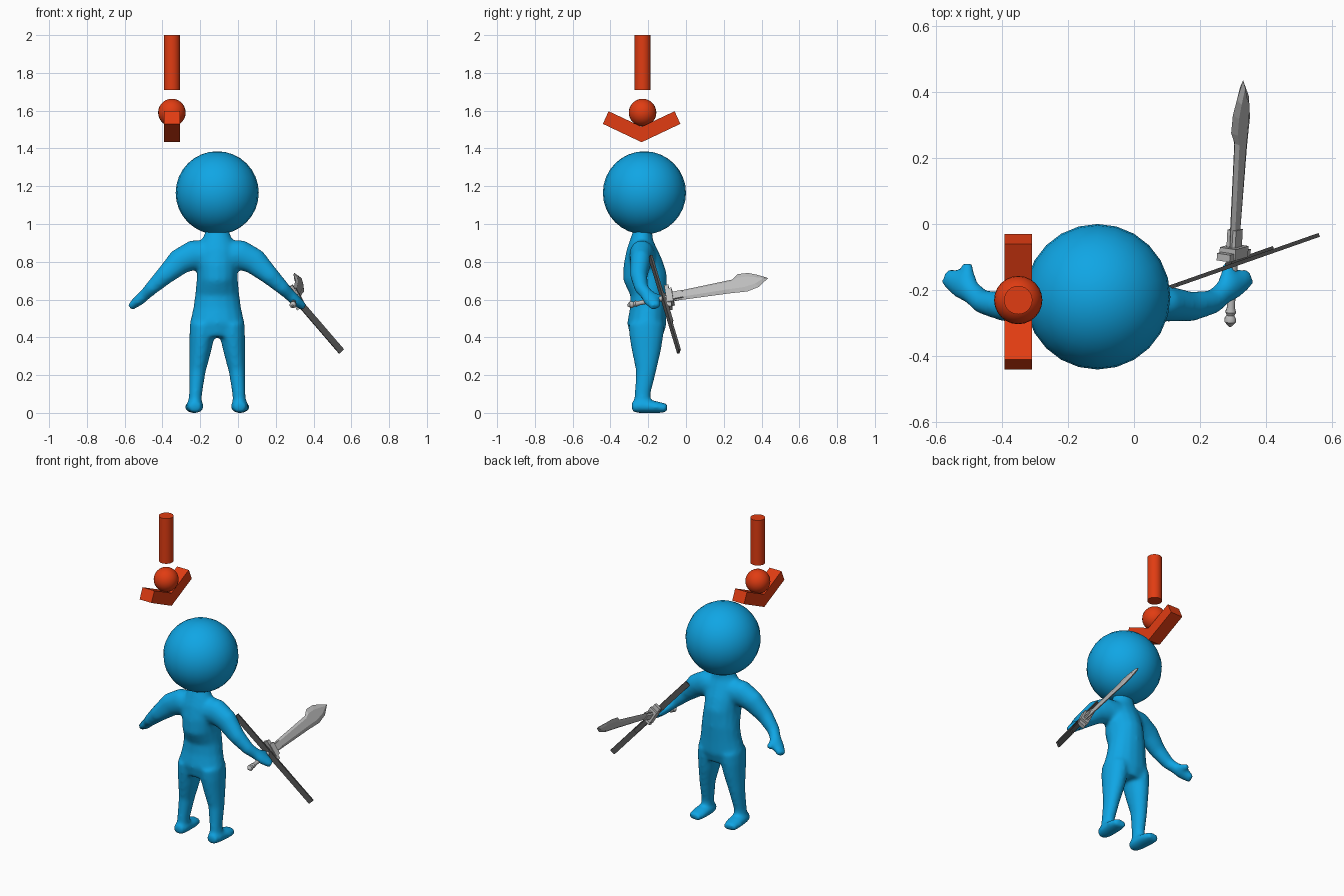
import bpy, bmesh, math
from mathutils import Vector, Matrix

cube = bpy.data.objects.get("Cube")
if cube:
    bpy.data.objects.remove(cube, do_unlink=True)


def material(name, rgb):
    m = bpy.data.materials.new(name)
    m.use_nodes = True
    m.diffuse_color = (*rgb, 1)
    m.node_tree.nodes["Principled BSDF"].inputs["Base Color"].default_value = (*rgb, 1)
    return m


BLUE = material("blue", (0.005, 0.38, 0.78))
RED = material("orange red", (0.75, 0.045, 0.006))
STEEL = material("light steel", (0.5, 0.5, 0.5))
DARK = material("dark grey", (0.09, 0.09, 0.09))


def finish(bm, name, mat, matrix=None, smooth=False):
    bmesh.ops.recalc_face_normals(bm, faces=bm.faces)
    mesh = bpy.data.meshes.new(name)
    bm.to_mesh(mesh)
    bm.free()
    mesh.materials.append(mat)
    ob = bpy.data.objects.new(name, mesh)
    bpy.context.collection.objects.link(ob)
    if matrix:
        ob.matrix_world = matrix
    if smooth:
        bpy.ops.object.select_all(action='DESELECT')
        ob.select_set(True)
        bpy.context.view_layer.objects.active = ob
        bpy.ops.object.shade_smooth_by_angle(angle=math.radians(40))
    return ob


def box(name, mat, size, centre, frame=Matrix()):
    bm = bmesh.new()
    bmesh.ops.create_cube(bm, size=1, matrix=Matrix.Translation(centre) @ Matrix.Diagonal((*size, 1)))
    return finish(bm, name, mat, frame)


def sphere(name, mat, radius, centre, segments, rings):
    bm = bmesh.new()
    bmesh.ops.create_uvsphere(bm, u_segments=segments, v_segments=rings, radius=radius)
    return finish(bm, name, mat, Matrix.Translation(centre), True)


def loft(bm, stations, ref, side=1, n=16):
    """Closed tube through stations (x, y, z, half width along ref, other half width)."""
    pts = [Vector((s[0] * side, s[1], s[2])) for s in stations]
    rings = []
    for i, (p, s) in enumerate(zip(pts, stations)):
        t = (pts[min(i + 1, len(pts) - 1)] - pts[max(i - 1, 0)]).normalized()
        u = (ref - t * ref.dot(t)).normalized()
        v = t.cross(u)
        rings.append([bm.verts.new(p + u * s[3] * math.cos(a) + v * s[4] * math.sin(a))
                      for a in (2 * math.pi * k / n for k in range(n))])
    for r, q in zip(rings, rings[1:]):
        for k in range(n):
            bm.faces.new((r[k], r[(k + 1) % n], q[(k + 1) % n], q[k]))
    bm.faces.new(rings[0])
    bm.faces.new(rings[-1])


X, Y = Vector((1, 0, 0)), Vector((0, 1, 0))
MID = -0.11

# Body: torso, limbs, hands and feet lofted, then fused into one soft skin
bm = bmesh.new()
torso = [(.40, -.21, .11, .085), (.47, -.208, .147, .104), (.55, -.2, .128, .097),
         (.63, -.197, .117, .098), (.72, -.217, .108, .117), (.8, -.228, .11, .103),
         (.87, -.235, .105, .08), (.92, -.235, .08, .06), (.955, -.23, .064, .052),
         (1.03, -.225, .064, .052)]
loft(bm, [(0, y, z, a, b) for z, y, a, b in torso], X)
leg = [(.075, -.21, .47, .07, .095), (.082, -.21, .4, .066, .09), (.09, -.21, .33, .058, .078),
       (.105, -.212, .22, .044, .054), (.115, -.23, .1, .035, .042), (.118, -.23, .03, .037, .044)]
foot = [(.118, -.287, .032, .032, .03), (.118, -.24, .036, .047, .037),
        (.122, -.16, .031, .05, .032), (.126, -.1, .024, .042, .024)]
arm = [(.03, -.23, .83, .075, .085), (.13, -.235, .835, .065, .08), (.2, -.24, .8, .056, .07),
       (.28, -.25, .725, .046, .05), (.35, -.235, .658, .037, .037), (.378, -.21, .63, .035, .032),
       (.41, -.183, .6, .046, .03), (.46, -.16, .56, .028, .021)]
thumb = [(.385, -.185, .618, .023, .023), (.392, -.15, .61, .021, .021), (.395, -.118, .603, .017, .017)]
for side in (1, -1):
    loft(bm, leg, X, side)
    loft(bm, foot, X, side)
    loft(bm, arm, Y, side)
    loft(bm, thumb, X, side)
body = finish(bm, "body", BLUE, Matrix.Translation((MID, 0, 0)))
remesh = body.modifiers.new("fuse", 'REMESH')
remesh.mode = 'VOXEL'
remesh.voxel_size = 0.01
remesh.use_smooth_shade = True
relax = body.modifiers.new("relax", 'SMOOTH')
relax.factor = 0.5
relax.iterations = 12

# Head
sphere("head", BLUE, 0.22, (MID, -.22, 1.165), 24, 16)

# Floating marker: post, ball and chevron
MX, MY = -.35, -.23
bm = bmesh.new()
bmesh.ops.create_cone(bm, cap_ends=True, segments=24, radius1=.043, radius2=.043, depth=.29)
finish(bm, "marker_post", RED, Matrix.Translation((MX, MY, 1.855)), True)
sphere("marker_ball", RED, .073, (MX, MY, 1.59), 24, 14)
bm = bmesh.new()
outline = [(-.21, 1.53), (-.18, 1.597), (-.005, 1.515), (.17, 1.597), (.2, 1.53), (-.005, 1.433)]
face = bm.faces.new([bm.verts.new((MX - .042, MY + y, z)) for y, z in outline])
ext = bmesh.ops.extrude_face_region(bm, geom=[face])
bmesh.ops.translate(bm, vec=(.084, 0, 0), verts=[v for v in ext["geom"] if isinstance(v, bmesh.types.BMVert)])
finish(bm, "marker_chevron", RED)


def frame(origin, along, up):
    """Local x runs along the length, y across the width, z through the thickness."""
    d = along.normalized()
    w = (up - d * up.dot(d)).normalized()
    m = Matrix((d, w, d.cross(w))).transposed().to_4x4()
    m.translation = origin
    return m


# Sword: faceted blade, collar, guard, grip and pommel
sword = frame(Vector((.302, -.085, .613)), Vector((.04, .745, .145)), Vector((-.47, 0, .88)))
edge = [(0, -.026), (0, .026), (.34, .032), (.375, .058), (.43, .053), (.475, .032),
        (.53, 0), (.475, -.042), (.41, -.056), (.32, -.047)]
bm = bmesh.new()
rim = [bm.verts.new((x, y, 0)) for x, y in edge]
for h in (.009, -.009):
    flat = [bm.verts.new((.02 + x * .92, y * .55, h)) for x, y in edge]
    bm.faces.new(flat)
    for k in range(len(edge)):
        j = (k + 1) % len(edge)
        bm.faces.new((rim[k], rim[j], flat[j], flat[k]))
finish(bm, "sword_blade", STEEL, sword)
box("sword_collar", STEEL, (.07, .042, .03), (.035, 0, 0), sword)
box("sword_guard", STEEL, (.022, .13, .045), (-.008, 0, 0), sword)
box("sword_guard_step", STEEL, (.034, .08, .055), (0, 0, 0), sword)
bm = bmesh.new()
grip = [(-.01, .014), (-.1, .013), (-.17, .012), (-.185, .017), (-.195, .012),
        (-.205, .018), (-.215, .018), (-.23, .004)]
loft(bm, [(x, 0, 0, r, r) for x, r in grip], Y, n=10)
finish(bm, "sword_grip", STEEL, sword, True)

# Flat dark staff held beside the sword
top, low = Vector((.118, -.188, .825)), Vector((.548, -.037, .325))
staff = frame((top + low) / 2, low - top, Vector((0, 0, 1)))
length = (low - top).length
box("staff", DARK, (length, .034, .012), (0, 0, 0), staff)
box("staff_plate", DARK, (.2, .026, .009), (.03, 0, -.01), staff)
